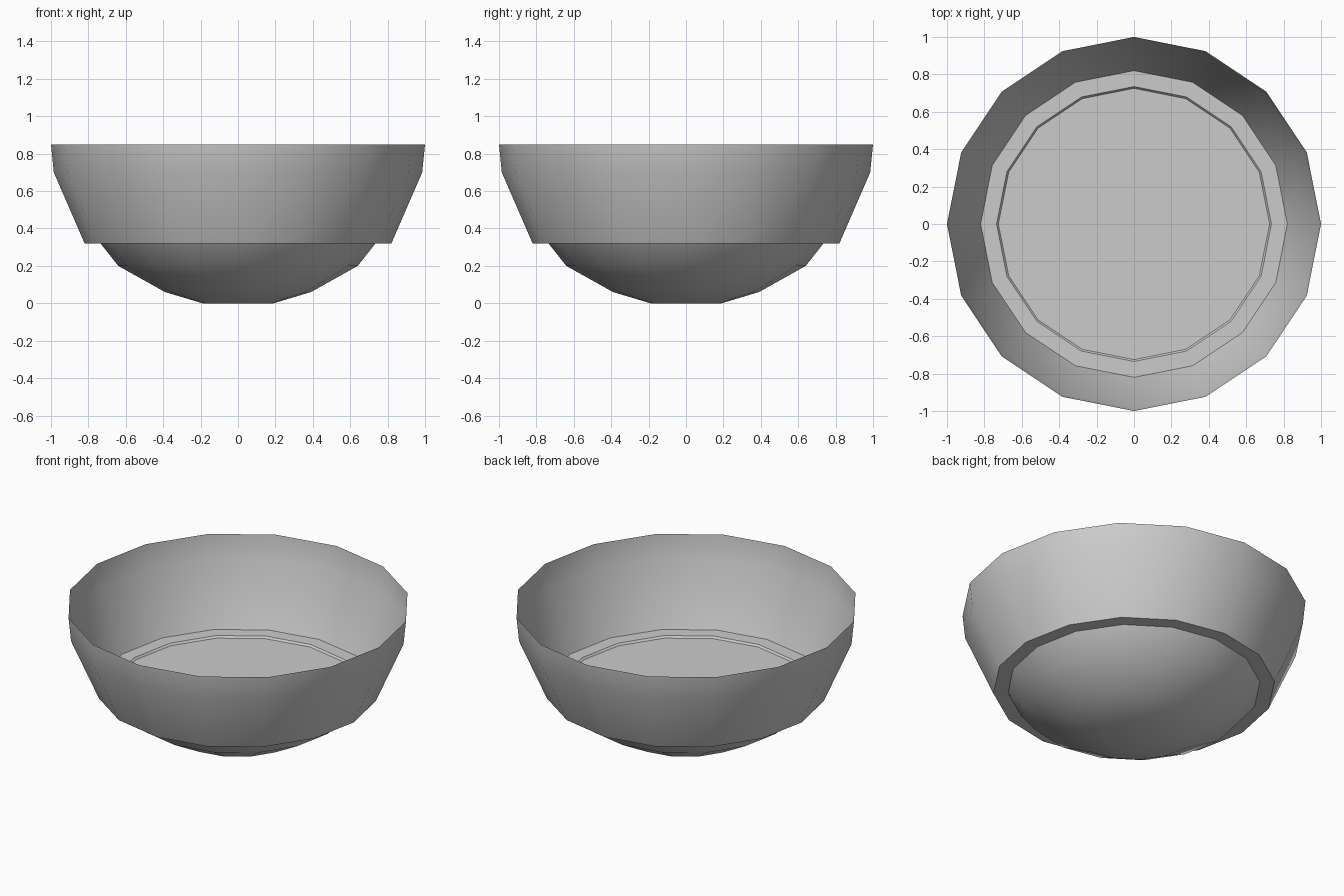
import bpy, bmesh, math

if "Cube" in bpy.data.objects:
    bpy.data.objects.remove(bpy.data.objects["Cube"])

SIDES = 16


def lathe(name, profile, cap_start=False):
    """Revolve (radius, z) points around z into a 16-sided shell."""
    bm = bmesh.new()
    rings = []
    for r, z in profile:
        rings.append([bm.verts.new((r * math.cos(2 * math.pi * i / SIDES),
                                    r * math.sin(2 * math.pi * i / SIDES), z))
                      for i in range(SIDES)])
    for a, b in zip(rings, rings[1:]):
        for i in range(SIDES):
            j = (i + 1) % SIDES
            bm.faces.new((a[i], a[j], b[j], b[i]))
    if cap_start:
        bm.faces.new(rings[0][::-1])
    mesh = bpy.data.meshes.new(name)
    bm.to_mesh(mesh)
    bm.free()
    obj = bpy.data.objects.new(name, mesh)
    bpy.context.collection.objects.link(obj)
    bpy.ops.object.select_all(action='DESELECT')
    obj.select_set(True)
    bpy.context.view_layer.objects.active = obj
    bpy.ops.object.shade_smooth_by_angle(angle=math.radians(35))
    return obj


# Thin shell: rounded base, flat ledge, flaring wall up to the open rim
lathe("bowl", [(0.19, 0.0), (0.39, 0.06), (0.64, 0.20), (0.735, 0.32),
               (0.82, 0.32), (0.985, 0.70), (1.0, 0.85)], cap_start=True)

# Flat floor disc just below the ledge
floor = lathe("floor_disc", [(0.725, 0.308)], cap_start=True)
floor.data.flip_normals()
